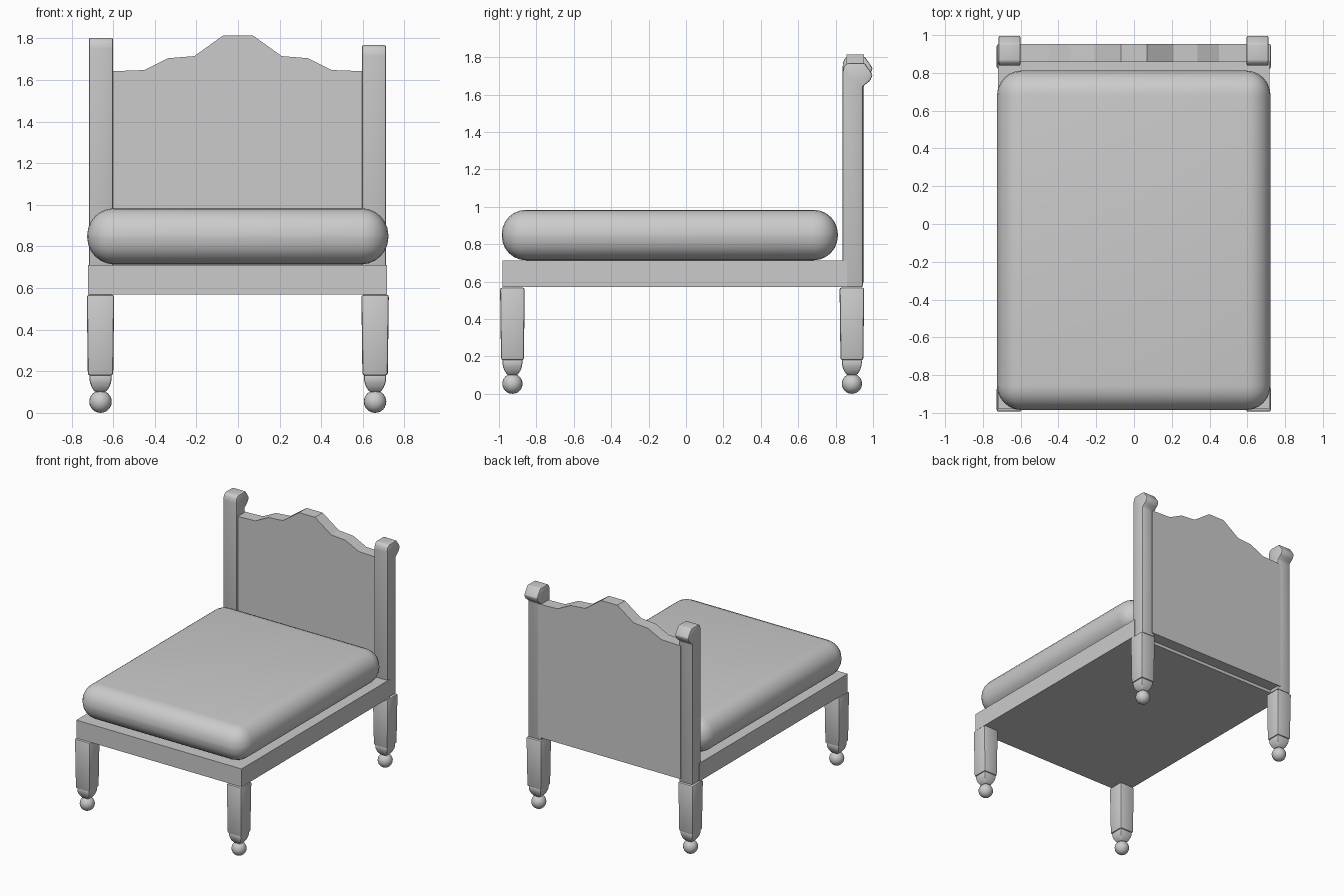
import bpy, bmesh, math

if "Cube" in bpy.data.objects:
    bpy.data.objects.remove(bpy.data.objects["Cube"])


def finish(name, bm, bevel=0.0, segments=2, smooth=True, angle=35):
    if bevel:
        bmesh.ops.bevel(bm, geom=bm.edges[:], offset=bevel, segments=segments,
                        profile=0.5, affect='EDGES', clamp_overlap=True)
    bmesh.ops.recalc_face_normals(bm, faces=bm.faces[:])
    me = bpy.data.meshes.new(name)
    bm.to_mesh(me)
    bm.free()
    ob = bpy.data.objects.new(name, me)
    bpy.context.collection.objects.link(ob)
    if smooth:
        bpy.ops.object.select_all(action='DESELECT')
        ob.select_set(True)
        bpy.context.view_layer.objects.active = ob
        bpy.ops.object.shade_smooth_by_angle(angle=math.radians(angle))
    return ob


def box(name, lo, hi, **kw):
    bm = bmesh.new()
    bmesh.ops.create_cube(bm, size=1)
    for v in bm.verts:
        v.co = [lo[i] + (v.co[i] + 0.5) * (hi[i] - lo[i]) for i in range(3)]
    return finish(name, bm, **kw)


def extrude_outline(name, points, offset, **kw):
    bm = bmesh.new()
    face = bm.faces.new([bm.verts.new(p) for p in points])
    out = bmesh.ops.extrude_face_region(bm, geom=[face])
    moved = [g for g in out['geom'] if isinstance(g, bmesh.types.BMVert)]
    bmesh.ops.translate(bm, vec=offset, verts=moved)
    # the start face stays behind as the first cap
    return finish(name, bm, **kw)


def square_stack(name, x, y, levels, **kw):
    bm = bmesh.new()
    rings = [[bm.verts.new((x + sx * h, y + sy * h, z))
              for sx, sy in ((-1, -1), (1, -1), (1, 1), (-1, 1))]
             for z, h in levels]
    for a, b in zip(rings, rings[1:]):
        for i in range(4):
            j = (i + 1) % 4
            bm.faces.new((a[i], a[j], b[j], b[i]))
    bm.faces.new(rings[0])
    bm.faces.new(rings[-1])
    return finish(name, bm, **kw)


# Bed base and mattress
box("bed_base", (-0.72, -0.98, 0.57), (0.717, 0.86, 0.712), smooth=False)
box("mattress", (-0.725, -0.985, 0.714), (0.723, 0.812, 0.984),
    bevel=0.13, segments=6, angle=60)

# Headboard with a stepped crest
crest = [(0.07, 1.815), (0.21, 1.715), (0.335, 1.705), (0.45, 1.648), (0.62, 1.642)]
outline = [(-0.62, 0.595), (0.62, 0.595)] + crest[::-1] + [(-x, z) for x, z in crest]
extrude_outline("headboard", [(x, 0.857, z) for x, z in outline],
                (0, 0.095, 0), smooth=False)

# Headboard posts with backward scrolled tops, the left one a little taller
for side, x, dz in (("left", -0.717, 0.035), ("right", 0.596, 0.0)):
    profile = [(0.838, 0.57), (0.945, 0.57), (0.945, 1.642 + dz), (0.985, 1.675 + dz),
               (0.998, 1.705 + dz), (0.982, 1.73 + dz), (0.955, 1.768 + dz),
               (0.862, 1.768 + dz), (0.845, 1.752 + dz), (0.838, 1.725 + dz)]
    extrude_outline(side + "_post", [(x, y, z) for y, z in profile],
                    (0.116, 0, 0), bevel=0.008)

# Legs with tapered feet and ball ends
for end, y in (("front", -0.928), ("back", 0.887)):
    for side, x in (("left", -0.661), ("right", 0.659)):
        name = end + "_" + side
        square_stack(name + "_leg", x, y, [(0.18, 0.061), (0.568, 0.066)], bevel=0.011)
        square_stack(name + "_foot", x, y,
                     [(0.1, 0.026), (0.122, 0.042), (0.15, 0.052), (0.185, 0.054)],
                     bevel=0.008)
        bm = bmesh.new()
        bmesh.ops.create_uvsphere(bm, u_segments=20, v_segments=12, radius=0.054)
        bmesh.ops.translate(bm, vec=(x, y, 0.054), verts=bm.verts[:])
        finish(name + "_ball", bm, angle=60)
